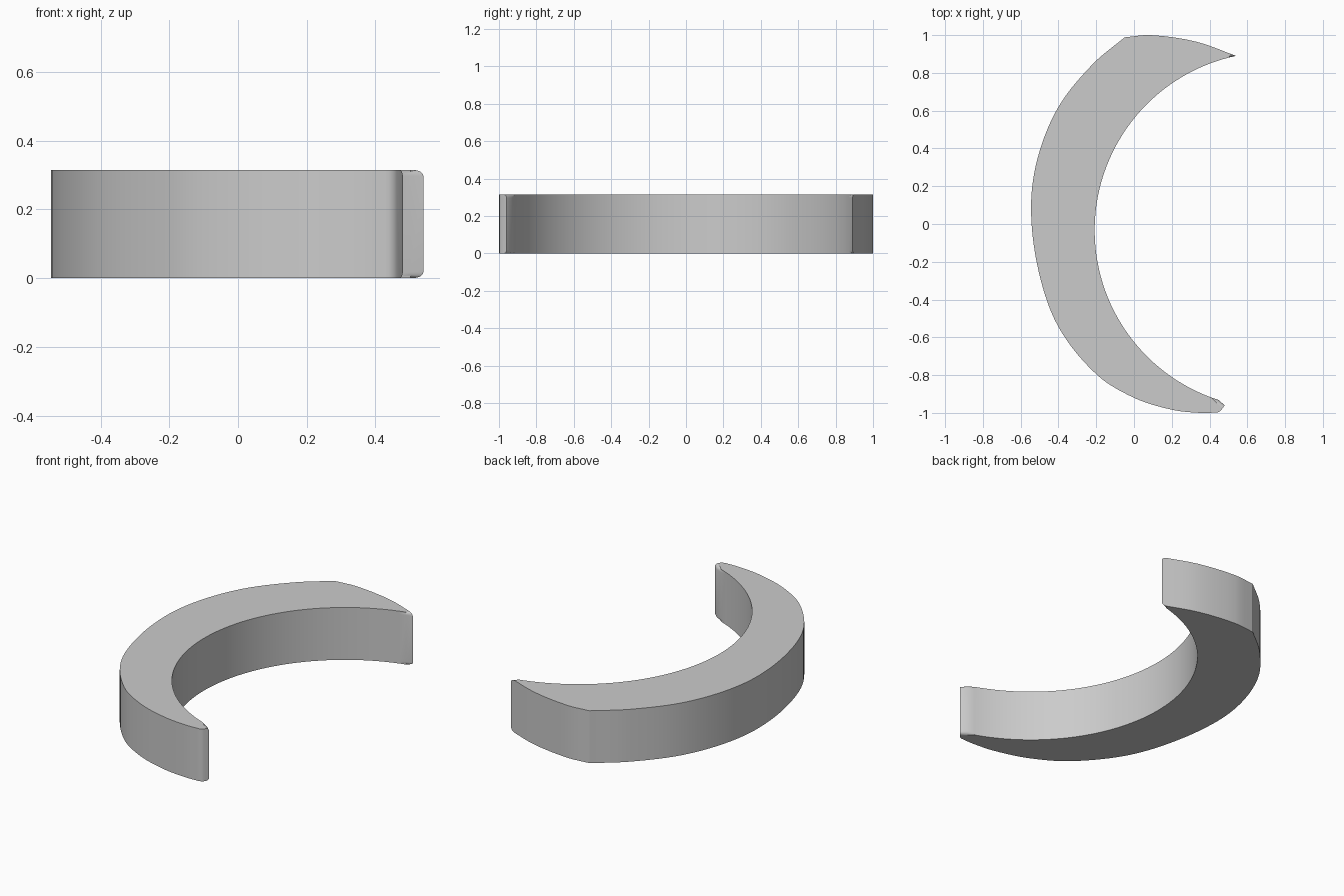
import bpy, bmesh, math
from mathutils import Vector
from mathutils.geometry import interpolate_bezier

cube = bpy.data.objects.get("Cube")
if cube:
    bpy.data.objects.remove(cube, do_unlink=True)

HEIGHT = 0.315
FILLET = 0.018


def arc(center, radius, start, end, steps):
    return [center + radius * Vector((math.cos(a), math.sin(a)))
            for a in (start + (end - start) * i / steps for i in range(steps + 1))]


def spline(points, steps):
    """Smooth curve through the points, ends included."""
    p = [Vector(q) for q in points]
    p = [2 * p[0] - p[1]] + p + [2 * p[-1] - p[-2]]
    out = [p[1]]
    for a, b, c, d in zip(p, p[1:], p[2:], p[3:]):
        k = (c - b).length / 3
        t0 = (c - a).normalized() * k
        t1 = (d - b).normalized() * k
        out += interpolate_bezier(b, b + t0, c - t1, c, steps + 1)[1:]
    return out


# Outline: inner arc, short back edge, long outer curve, blunt front tip
center = Vector((0.735, -0.033))
back_tip = Vector((0.54, 0.89))
front_tip = Vector((0.48, -0.96))
radius = (back_tip - center).length
a0 = math.atan2(*(front_tip - center).yx) % math.tau
a1 = math.atan2(*(back_tip - center).yx)
inner = arc(center, radius, a0, a1, 64)
inner[0] = front_tip
back = spline([back_tip, (0.33, 0.965), (0.09, 1.0), (-0.05, 0.988)], 4)
outer = spline([(-0.05, 0.988), (-0.22, 0.845), (-0.4, 0.62), (-0.51, 0.35),
                (-0.545, 0.08), (-0.505, -0.25), (-0.4, -0.545), (-0.2, -0.795),
                (0, -0.92), (0.2, -0.983), (0.35, -1.0), (0.44, -0.998)], 7)
blunt = [Vector((0.453, -0.993)), Vector((0.462, -0.985))]
outline = inner + back[1:] + outer[1:] + blunt

# Extrude the outline, then round both rims of the inner wall
bm = bmesh.new()
low = [bm.verts.new((p.x, p.y, 0)) for p in outline]
high = [bm.verts.new((p.x, p.y, HEIGHT)) for p in outline]
bm.faces.new(low[::-1])
bm.faces.new(high)
n = len(outline)
for i in range(n):
    j = (i + 1) % n
    bm.faces.new((low[i], low[j], high[j], high[i]))
rims = [bm.edges.get((row[i], row[i + 1]))
        for row in (low, high) for i in range(len(inner) - 1)]
bmesh.ops.bevel(bm, geom=rims, offset=FILLET, segments=4, profile=0.5,
                affect='EDGES', clamp_overlap=False)
bmesh.ops.recalc_face_normals(bm, faces=bm.faces)

mesh = bpy.data.meshes.new("crescent_body")
bm.to_mesh(mesh)
bm.free()
body = bpy.data.objects.new("crescent_body", mesh)
bpy.context.collection.objects.link(body)

# Smooth walls, flat top and bottom
bpy.context.view_layer.objects.active = body
body.select_set(True)
bpy.ops.object.shade_smooth_by_angle(angle=math.radians(25))
for face in mesh.polygons:
    if abs(face.normal.z) > 0.999:
        face.use_smooth = False

# Plain grey
grey = bpy.data.materials.new("plain_grey")
grey.use_nodes = True
colour = (0.6, 0.6, 0.6, 1)
grey.diffuse_color = colour
grey.node_tree.nodes["Principled BSDF"].inputs["Base Color"].default_value = colour
mesh.materials.append(grey)
